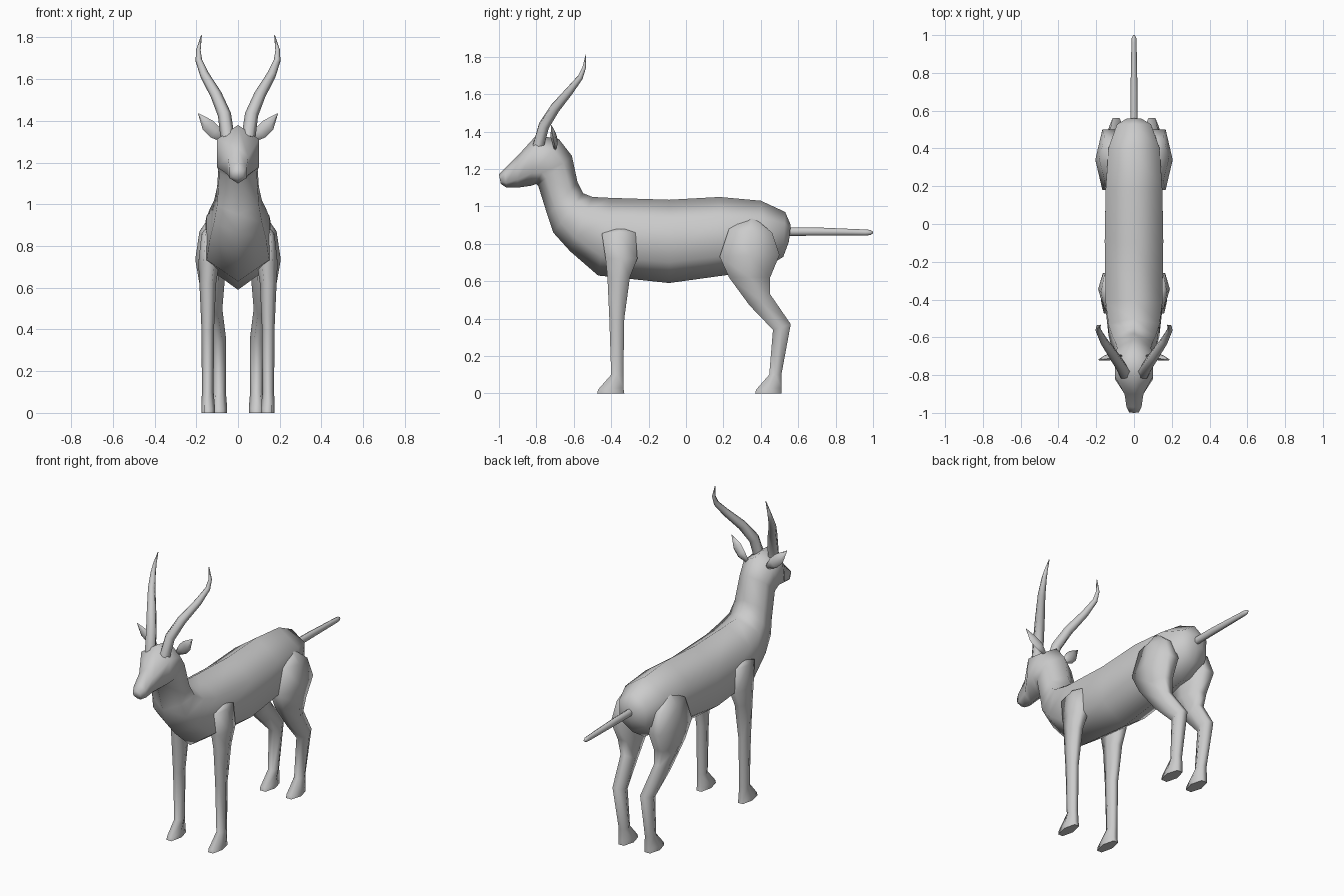
import bpy
import bmesh
from math import cos, sin, radians
from mathutils import Vector

default_cube = bpy.data.objects.get("Cube")
if default_cube:
    bpy.data.objects.remove(default_cube, do_unlink=True)

# One plain material for the whole animal
grey = bpy.data.materials.new("plain grey")
grey.use_nodes = True
colour = (.6, .6, .6, 1)
grey.diffuse_color = colour
grey.node_tree.nodes["Principled BSDF"].inputs["Base Color"].default_value = colour


def loft(name, rings, sides, mirrored=False, crease=80):
    """Skin a list of closed rings, cap both ends and optionally mirror in x."""
    mesh = bpy.data.meshes.new(name)
    bm = bmesh.new()
    loops = [[bm.verts.new(point) for point in ring] for ring in rings]
    for lower, upper in zip(loops, loops[1:]):
        for i in range(sides):
            j = (i + 1) % sides
            bm.faces.new((lower[i], lower[j], upper[j], upper[i]))
    bm.faces.new(loops[0])
    bm.faces.new(loops[-1])
    bmesh.ops.recalc_face_normals(bm, faces=bm.faces)
    bm.to_mesh(mesh)
    bm.free()
    mesh.materials.append(grey)
    part = bpy.data.objects.new(name, mesh)
    bpy.context.collection.objects.link(part)
    if mirrored:
        modifier = part.modifiers.new("left and right", "MIRROR")
        modifier.use_mirror_merge = False
    bpy.ops.object.select_all(action="DESELECT")
    part.select_set(True)
    bpy.context.view_layer.objects.active = part
    bpy.ops.object.shade_smooth_by_angle(angle=radians(crease))
    return part


def section(start, end, half_width, x=0, sides=6, phase=0):
    """Polygon ring spanning two side-profile points (y, z), centred on x."""
    start, end = Vector((x, *start)), Vector((x, *end))
    middle, reach = (start + end) / 2, (start - end) / 2
    angles = [radians(phase + 360 * i / sides) for i in range(sides)]
    widest = max(sin(a) for a in angles)
    longest = max(cos(a) for a in angles)
    return [middle + reach * cos(a) / longest
            + Vector((half_width * sin(a) / widest, 0, 0)) for a in angles]


def tube(path, radii, sides, flatten=1):
    """Rings perpendicular to a path; flatten squeezes them front to back."""
    points = [Vector(p) for p in path]
    rings = []
    for i, (point, radius) in enumerate(zip(points, radii)):
        ahead = points[min(i + 1, len(points) - 1)]
        behind = points[max(i - 1, 0)]
        along = (ahead - behind).normalized()
        across = along.cross(Vector((0, 1, 0)) if abs(along.y) < .9 else Vector((1, 0, 0)))
        across.normalize()
        depth = along.cross(across) * flatten
        rings.append([point + radius * (across * cos(a) + depth * sin(a))
                      for a in (radians(360 * k / sides) for k in range(sides))])
    return rings


# Trunk, neck and head: upper profile point, lower profile point, half width
body_profile = [
    ((.56, .90), (.55, .81), .04),
    ((.53, .97), (.52, .73), .09),
    ((.40, 1.03), (.41, .66), .135),
    ((.18, 1.05), (.20, .63), .15),
    ((-.09, 1.035), (-.09, .59), .155),
    ((-.40, 1.045), (-.47, .63), .15),
    ((-.50, 1.05), (-.62, .76), .135),
    ((-.55, 1.07), (-.71, .86), .115),
    ((-.58, 1.13), (-.74, .95), .10),
    ((-.61, 1.27), (-.79, 1.11), .09),
    ((-.68, 1.36), (-.80, 1.12), .10),
    ((-.80, 1.38), (-.83, 1.11), .10),
    ((-.90, 1.27), (-.90, 1.10), .05),
    ((-.97, 1.20), (-.96, 1.10), .04),
    ((-1, 1.17), (-.99, 1.12), .025),
]
loft("body_and_head", [section(*ring) for ring in body_profile], 6)

# Legs: front point, back point, half width, distance from the middle
front_leg = [
    ((-.37, .88), (-.33, .88), .02, .14),
    ((-.45, .855), (-.27, .86), .035, .14),
    ((-.43, .72), (-.26, .72), .05, .14),
    ((-.42, .62), (-.30, .62), .04, .145),
    ((-.41, .40), (-.33, .40), .03, .145),
    ((-.40, .10), (-.335, .10), .028, .145),
    ((-.47, .02), (-.335, .03), .033, .143),
    ((-.475, 0), (-.33, 0), .033, .143),
]
hind_leg = [
    ((.33, .935), (.37, .935), .02, .12),
    ((.23, .88), (.46, .86), .06, .125),
    ((.18, .73), (.50, .74), .075, .13),
    ((.23, .62), (.45, .62), .06, .125),
    ((.34, .47), (.45, .53), .04, .115),
    ((.465, .34), (.56, .37), .038, .095),
    ((.445, .10), (.51, .10), .032, .09),
    ((.375, .02), (.51, .03), .038, .09),
    ((.37, 0), (.51, 0), .038, .09),
]
for name, profile in (("front_legs", front_leg), ("hind_legs", hind_leg)):
    loft(name, [section(*ring, sides=6, phase=30) for ring in profile], 6, mirrored=True)

# Horns sweep up, back and outwards, with the tips turned in
horn_path = [(.05, -.79, 1.32), (.065, -.76, 1.43), (.105, -.70, 1.525),
             (.16, -.62, 1.62), (.188, -.565, 1.69), (.19, -.545, 1.74),
             (.175, -.535, 1.81)]
loft("horns", tube(horn_path, (.034, .032, .028, .022, .016, .011, .002), 6), 6, mirrored=True)

# Leaf-shaped ears
ear_path = [(.07, -.70, 1.31), (.11, -.70, 1.345), (.145, -.71, 1.38), (.19, -.72, 1.435)]
loft("ears", tube(ear_path, (.014, .033, .032, .002), 6, flatten=.5), 6, mirrored=True)

# Straight tail with a blunt tip
tail_path = [(0, .52, .865), (0, .70, .865), (0, .96, .86), (0, .985, .86), (0, 1, .86)]
loft("tail", tube(tail_path, (.023, .022, .016, .014, .005), 8, flatten=.85), 8)
